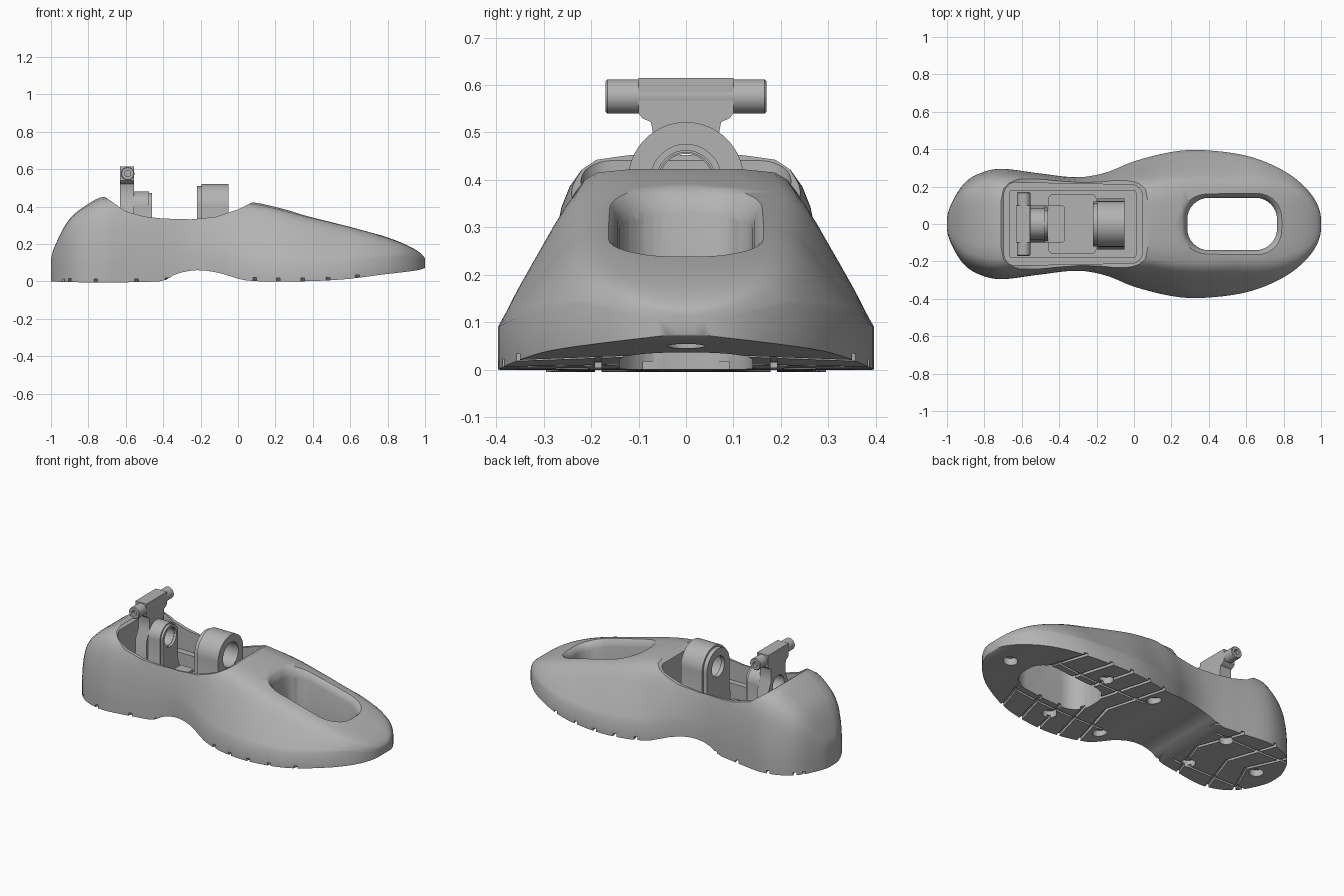
import bpy
import bmesh
from math import sin, cos, pi, acos
from mathutils import Vector

default_cube = bpy.data.objects.get("Cube")
if default_cube:
    bpy.data.objects.remove(default_cube, do_unlink=True)

grey = bpy.data.materials.new("plain grey")
grey.use_nodes = True
COLOUR = (0.45, 0.45, 0.45, 1)
grey.diffuse_color = COLOUR
grey.node_tree.nodes["Principled BSDF"].inputs["Base Color"].default_value = COLOUR


# Helpers: loft through rings, cut, smooth
def loft(name, rings):
    bm = bmesh.new()
    loops = [[bm.verts.new(p) for p in ring] for ring in rings]
    count = len(loops[0])
    for a, b in zip(loops, loops[1:]):
        for i in range(count):
            j = (i + 1) % count
            bm.faces.new((a[i], a[j], b[j], b[i]))
    bm.faces.new(loops[0][::-1])
    bm.faces.new(loops[-1])
    bmesh.ops.recalc_face_normals(bm, faces=bm.faces)
    mesh = bpy.data.meshes.new(name)
    bm.to_mesh(mesh)
    bm.free()
    mesh.materials.append(grey)
    obj = bpy.data.objects.new(name, mesh)
    bpy.context.collection.objects.link(obj)
    return obj


def activate(obj):
    bpy.ops.object.select_all(action='DESELECT')
    obj.select_set(True)
    bpy.context.view_layer.objects.active = obj


def cut(target, cutter):
    activate(target)
    mod = target.modifiers.new("cut", 'BOOLEAN')
    mod.operation = 'DIFFERENCE'
    mod.solver = 'EXACT'
    mod.object = cutter
    bpy.ops.object.modifier_apply(modifier=mod.name)
    bpy.data.objects.remove(cutter, do_unlink=True)


def smooth(obj, angle=0.6):
    activate(obj)
    bpy.ops.object.shade_smooth_by_angle(angle=angle)


def prism_x(name, outline, x0, x1):
    return loft(name, [[(x, y, z) for y, z in outline] for x in (x0, x1)])


def prism_z(name, outline, z0, z1):
    return loft(name, [[(x, y, z) for x, y in outline] for z in (z0, z1)])


def rounded(cx, hx, hy, r, steps=8):
    pts = []
    for k, (sx, sy) in enumerate(((1, 1), (-1, 1), (-1, -1), (1, -1))):
        for i in range(steps + 1):
            a = (k + i / steps) * pi / 2
            pts.append((cx + sx * (hx - r) + r * cos(a), sy * (hy - r) + r * sin(a)))
    return pts


def circle(cx, cy, r, n=40):
    return [(cx + r * cos(2 * pi * i / n), cy + r * sin(2 * pi * i / n)) for i in range(n)]


def curve(keys, x):
    """Smooth curve through (x, value) keys, evenly eased at both ends."""
    t = acos(max(-1, min(1, -x)))
    ts = [acos(-k[0]) for k in keys]
    vs = [k[1] for k in keys]
    i = max(j for j in range(len(ts) - 1) if ts[j] <= t + 1e-9)

    def slope(j):
        a, b = max(j - 1, 0), min(j + 1, len(ts) - 1)
        return (vs[b] - vs[a]) / (ts[b] - ts[a])
    d = ts[i + 1] - ts[i]
    s = (t - ts[i]) / d
    return (vs[i] * (1 + 2 * s) * (1 - s) ** 2 + vs[i + 1] * s * s * (3 - 2 * s)
            + d * s * (1 - s) * ((1 - s) * slope(i) - s * slope(i + 1)))


# Foot shell: plan width, ridge height and sole height along the length
WIDTH = [(-1, .02), (-.98, .1), (-.9, .225), (-.8, .28), (-.7, .295), (-.5, .27), (-.3, .25),
         (-.15, .275), (0, .335), (.2, .385), (.35, .396), (.6, .365), (.8, .285), (.93, .18), (1, .02)]
RIDGE = [(-1, .1), (-.97, .21), (-.9, .335), (-.8, .415), (-.72, .452), (-.3, .45), (.08, .423),
         (.4, .345), (.8, .235), (.97, .155), (1, .115)]
SOLE = [(-1, 0), (-.41, 0), (-.33, .04), (-.22, .06), (-.1, .045), (.04, .006), (.3, 0),
        (.55, .01), (.8, .04), (1, .075)]
RISE = [.13, .27, .42, .56, .7, .82, .91, .97, 1, 1]
FULL = [.99, .975, .955, .925, .89, .83, .75, .64, .4, 0]
FLARED = [.95, .9, .84, .78, .72, .66, .6, .52, .3, 0]


def section(x):
    w, top, low = curve(WIDTH, x), curve(RIDGE, x), curve(SOLE, x)
    wall = low + min(.09, .6 * (top - low))
    flare = max(0, min(1, (x + .35) / .45, (1 - x) / .45))
    half = [(w, low), (w, wall)]
    for v, f, g in zip(RISE, FULL, FLARED):
        half.append((w * (f + (g - f) * flare), wall + v * (top - wall)))
    return [(x, y, z) for y, z in half + [(-y, z) for y, z in half[-2::-1]]]


STATIONS = 72
shell = loft("foot_shell", [section(-cos(pi * i / STATIONS)) for i in range(STATIONS + 1)])

# Saddle-shaped ankle opening
saddle = [(-.73, .465), (-.6, .375), (-.5, .347), (-.4, .336), (-.25, .332), (-.12, .345),
          (0, .385), (.1, .435), (.1, .7), (-.73, .7)]
cut(shell, loft("saddle_cutter", [[(x, y, z) for x, z in saddle] for y in (-.6, .6)]))

# Waisted cavity and the rectangular well below it
cavity = [(x, y * (1 - .12 * max(0, cos((x + .27) * 4)))) for x, y in rounded(-.325, .37, .225, .07)]
cut(shell, prism_z("cavity_cutter", cavity, .22, .8))
FLOOR = .12
cut(shell, prism_z("well_cutter", rounded(-.328, .338, .178, .01, 2), FLOOR, .4))

# Toe window with a softened rim that follows the slope
cut(shell, prism_z("window_cutter", rounded(.525, .24, .14, .115), -.1, .6))
rim = []
for hx, hy, lift in ((.235, .135, -.06), (.245, .145, -.03), (.258, .155, -.01), (.275, .17, .004), (.275, .17, .2)):
    rim.append([(x, y, .452 - .265 * x + lift) for x, y in rounded(.525, hx, hy, hy - .03)])
cut(shell, loft("rim_cutter", rim))

# Chevron tread grooves
for x in (-.925, -.79, -.575, -.415, .065, .19, .32, .455, .61):
    w = curve(WIDTH, x) + .06
    tip = x + .12
    vee = [(x, -w), (tip, 0), (x, w), (x + .02, w), (tip + .02, 0), (x + .02, -w)]
    cut(shell, prism_z("tread_cutter", vee, -.1, curve(SOLE, x) + .018))

# Lengthwise tread grooves
for start, end in ((-.94, -.43), (.07, .7)):
    for y in (-.185, .185):
        rings = []
        for i in range(7):
            x = start + (end - start) * i / 6
            z = curve(SOLE, x) + .016
            rings.append([(x, y - .007, -.1), (x, y + .007, -.1), (x, y + .007, z), (x, y - .007, z)])
        cut(shell, loft("groove_cutter", rings))

# Screw recesses in the sole
for x, y in ((-.87, 0), (-.52, .16), (-.52, -.16), (.05, .23), (.05, -.23),
             (.4, .24), (.4, -.24), (.88, 0)):
    cut(shell, prism_z("screw_cutter", circle(x, y, .04, 24), -.1, curve(SOLE, x) + .04))
smooth(shell)

# Floor plate in the well
smooth(prism_z("floor_plate", rounded(-.33, .13, .16, .03), FLOOR - .01, FLOOR + .02))


# Bearing housings: arched blocks around one lengthwise axis
AXIS = .4


def arch(r, base):
    pts = [(r * cos(pi * i / 32), AXIS + r * sin(pi * i / 32)) for i in range(33)]
    return pts + [(-r, .24), (-base, .19), (-base, FLOOR - .01), (base, FLOOR - .01), (base, .19), (r, .24)]


def housing(name, r, base, bore, x0, x1):
    obj = prism_x(name, arch(r, base), x0, x1)
    cut(obj, prism_x("bore_cutter", circle(0, AXIS, bore), x0 - .05, x1 + .05))
    smooth(obj)


housing("front_bearing_block", .122, .135, .075, -.195, -.05)
housing("front_bearing_flange", .11, .12, .062, -.22, -.195)
housing("rear_bearing_block", .082, .1, .055, -.555, -.475)
housing("rear_bearing_lip", .074, .09, .058, -.475, -.46)
smooth(prism_z("rear_foot", rounded(-.46, .09, .1, .02), FLOOR - .01, .19))

# Rear post with a T-shaped head
side = [(.1, .615), (.1, .54), (.092, .53), (.074, .522), (.07, .5), (.07, .44), (.1, .38), (.1, FLOOR - .01)]
post = prism_x("rear_post", side + [(-y, z) for y, z in side[::-1]], -.63, -.555)
cut(post, prism_x("bore_cutter", circle(0, AXIS, .055), -.7, -.5))
smooth(post)

# Cross pin with recessed ends
pin = []
for y, r in ((-.15, .016), (-.17, .016), (-.17, .032), (-.166, .036),
             (.166, .036), (.17, .032), (.17, .016), (.15, .016)):
    pin.append([(x, y, z) for x, z in circle(-.59, .576, r, 32)])
smooth(loft("cross_pin", pin))
